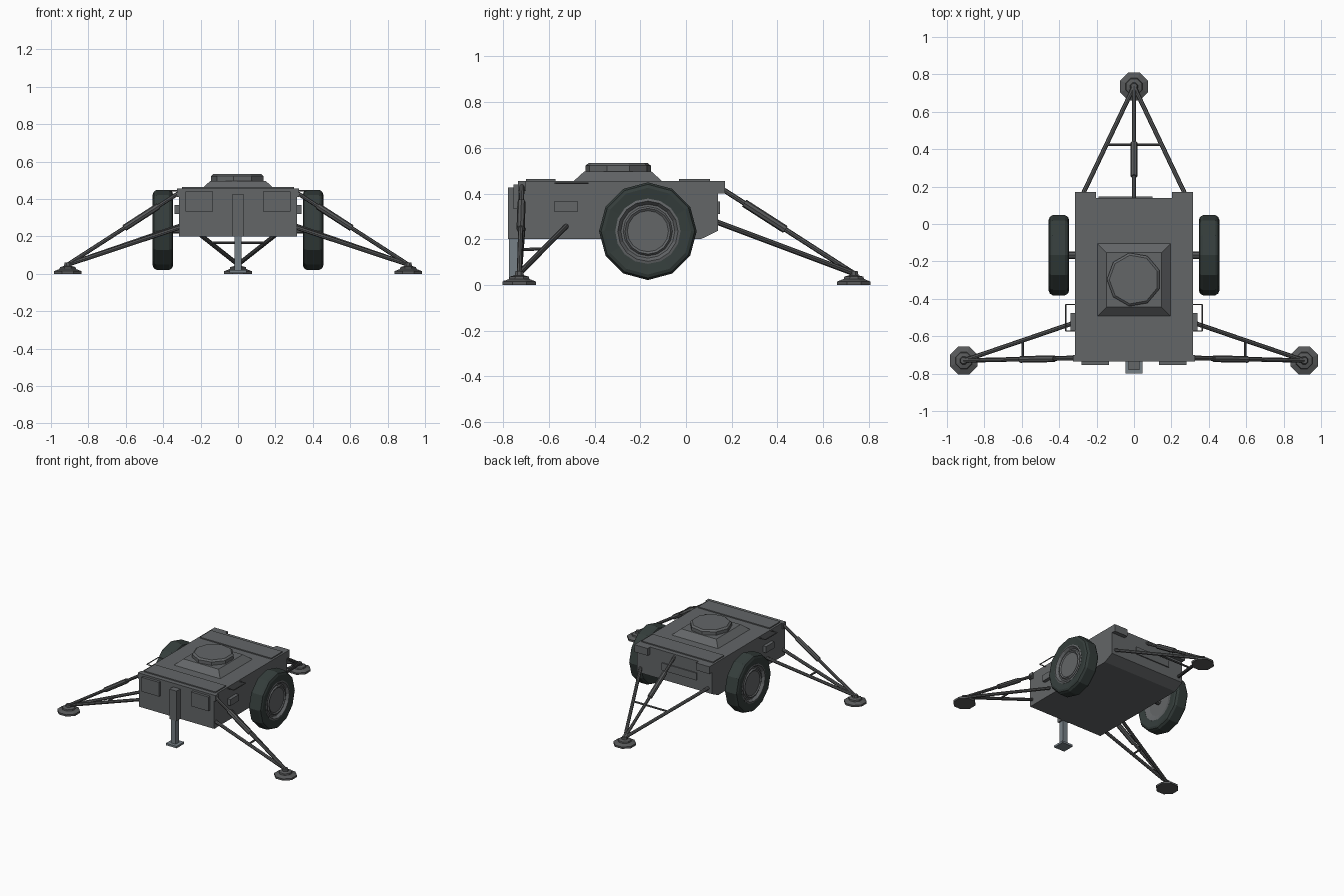
import bpy, bmesh, math
from mathutils import Vector

if "Cube" in bpy.data.objects:
    bpy.data.objects.remove(bpy.data.objects["Cube"])


def material(name, rgb):
    m = bpy.data.materials.new(name)
    m.diffuse_color = (*rgb, 1)
    m.use_nodes = True
    m.node_tree.nodes["Principled BSDF"].inputs["Base Color"].default_value = m.diffuse_color
    return m


GREY = material("body grey", (0.125, 0.132, 0.137))
DARK = material("strut grey", (0.095, 0.098, 0.1))
RUBBER = material("tyre rubber", (0.035, 0.047, 0.044))
STEEL = material("jack steel", (0.18, 0.215, 0.24))


def finish(bm, name, mat):
    bmesh.ops.recalc_face_normals(bm, faces=bm.faces)
    me = bpy.data.meshes.new(name)
    bm.to_mesh(me)
    bm.free()
    me.materials.append(mat)
    ob = bpy.data.objects.new(name, me)
    bpy.context.collection.objects.link(ob)
    return ob


def box(name, lo, hi, mat=GREY, taper=0.0):
    """Box between two corners; taper pulls the top edges inwards."""
    bm = bmesh.new()
    bmesh.ops.create_cube(bm, size=1)
    for v in bm.verts:
        top = v.co.z > 0
        for i in range(3):
            s = 1 if v.co[i] > 0 else -1
            v.co[i] = hi[i] if s > 0 else lo[i]
            if top and i < 2:
                v.co[i] -= s * taper
    return finish(bm, name, mat)


def rod(name, a, b, r, mat=DARK, sides=8):
    a, b = Vector(a), Vector(b)
    bm = bmesh.new()
    bmesh.ops.create_cone(bm, cap_ends=True, segments=sides, radius1=r, radius2=r, depth=(b - a).length)
    rot = (b - a).to_track_quat('Z', 'Y')
    for v in bm.verts:
        v.co = rot @ v.co + (a + b) / 2
    return finish(bm, name, mat)


def lathe(name, profile, sides, place, mat, closed=False, phase=0.0):
    """Revolve (radius, height) points; place maps local x, y, height to world."""
    bm = bmesh.new()
    rings = []
    for r, h in profile:
        rings.append([bm.verts.new(place(r * math.cos(phase + 2 * math.pi * k / sides),
                                         r * math.sin(phase + 2 * math.pi * k / sides), h))
                      for k in range(sides)])
    pairs = list(zip(rings, rings[1:]))
    if closed:
        pairs.append((rings[-1], rings[0]))
    else:
        bm.faces.new(rings[0])
        bm.faces.new(rings[-1])
    for p, q in pairs:
        for k in range(sides):
            j = (k + 1) % sides
            bm.faces.new((p[k], p[j], q[j], q[k]))
    return finish(bm, name, mat)


# Main body: side profile extruded across x
side = [(-0.735, 0.2), (0.065, 0.2), (0.14, 0.237), (0.14, 0.455), (-0.735, 0.455)]
bm = bmesh.new()
face = bm.faces.new([bm.verts.new((-0.315, y, z)) for y, z in side])
ext = bmesh.ops.extrude_face_region(bm, geom=[face])
bmesh.ops.translate(bm, vec=(0.63, 0, 0), verts=[v for v in ext["geom"] if isinstance(v, bmesh.types.BMVert)])
finish(bm, "body", GREY)

# Top plates, hatch base and hatch
box("front_top_plate", (-0.3, -0.7, 0.45), (0.3, -0.572, 0.463))
box("rear_top_plate", (-0.3, -0.03, 0.45), (0.3, 0.105, 0.463))
box("hatch_base", (-0.2, -0.497, 0.45), (0.2, -0.1, 0.497), taper=0.052)
lathe("hatch", [(0.145, 0.49), (0.145, 0.522), (0.132, 0.533)], 9,
      lambda x, y, h: (x, y - 0.297, h), GREY, phase=math.pi)

# Front jack
box("jack_housing", (-0.03, -0.78, 0.2), (0.03, -0.73, 0.427))
box("jack_leg", (-0.02, -0.775, 0.01), (0.02, -0.735, 0.21), STEEL)
box("jack_foot", (-0.045, -0.8, 0.005), (0.045, -0.71, 0.02), STEEL)

# Rear plate and axle
box("rear_panel", (-0.19, 0.13, 0.31), (0.1, 0.148, 0.365))
rod("axle", (-0.37, -0.167, 0.235), (0.37, -0.167, 0.235), 0.02)


def foot(name, x, y):
    lathe(name, [(0.08, 0), (0.08, 0.014), (0.048, 0.026), (0.045, 0.036), (0.022, 0.042), (0.018, 0.06)],
          8, lambda u, v, h: (x + u, y + v, h), DARK, phase=math.pi / 8)


def leg(name, tip, top, low_a, low_b):
    """Upper telescopic strut, two lower struts, a cross brace and a foot."""
    tip, top, low_a, low_b = map(Vector, (tip, top, low_a, low_b))
    foot(name + "_foot", tip.x, tip.y)
    rod(name + "_upper_strut", top, tip, 0.011)
    rod(name + "_sleeve", top.lerp(tip, 0.2), top.lerp(tip, 0.5), 0.018)
    for tag, p in (("a", low_a), ("b", low_b)):
        rod(name + "_lower_strut_" + tag, p, tip, 0.012)
    rod(name + "_brace", low_a.lerp(tip, 0.48), low_b.lerp(tip, 0.48), 0.007)


leg("rear_leg", (0, 0.735, 0.05), (0, 0.135, 0.435), (-0.285, 0.135, 0.275), (0.285, 0.135, 0.275))

# Mirrored parts
for tag, s in (("left", -1), ("right", 1)):
    def sbox(name, x0, x1, y0, y1, z0, z1, mat=GREY):
        box(tag + "_" + name, (min(s * x0, s * x1), y0, z0), (max(s * x0, s * x1), y1, z1), mat)

    sbox("front_panel", 0.135, 0.28, -0.755, -0.73, 0.332, 0.44)
    sbox("side_box", 0.31, 0.34, -0.575, -0.475, 0.32, 0.368)
    sbox("rear_corner_block", 0.203, 0.315, 0.13, 0.17, 0.4, 0.455)
    sbox("front_strut_lug", 0.31, 0.325, -0.735, -0.7, 0.41, 0.455)

    # Thin grab handle
    pts = [(s * 0.31, -0.572, 0.445), (s * 0.365, -0.572, 0.445),
           (s * 0.365, -0.43, 0.445), (s * 0.31, -0.43, 0.445)]
    for i in range(3):
        rod(f"{tag}_handle_{i}", pts[i], pts[i + 1], 0.004, DARK, 6)

    leg(tag + "_leg", (s * 0.91, -0.73, 0.05), (s * 0.305, -0.718, 0.44),
        (s * 0.305, -0.715, 0.25), (s * 0.305, -0.523, 0.258))

    # Wheel: tyre and stepped rim
    def place(u, v, h):
        return (s * h, v - 0.167, u + 0.235)

    lathe(tag + "_tyre", [(0.14, 0.45), (0.19, 0.456), (0.205, 0.45), (0.214, 0.435), (0.214, 0.368),
                          (0.205, 0.353), (0.19, 0.347), (0.14, 0.353)], 12, place, RUBBER, closed=True)
    lathe(tag + "_rim", [(0.1, 0.365), (0.14, 0.353), (0.143, 0.452), (0.132, 0.455), (0.118, 0.437),
                         (0.108, 0.437), (0.1, 0.447), (0.09, 0.44)], 16, place, GREY)
